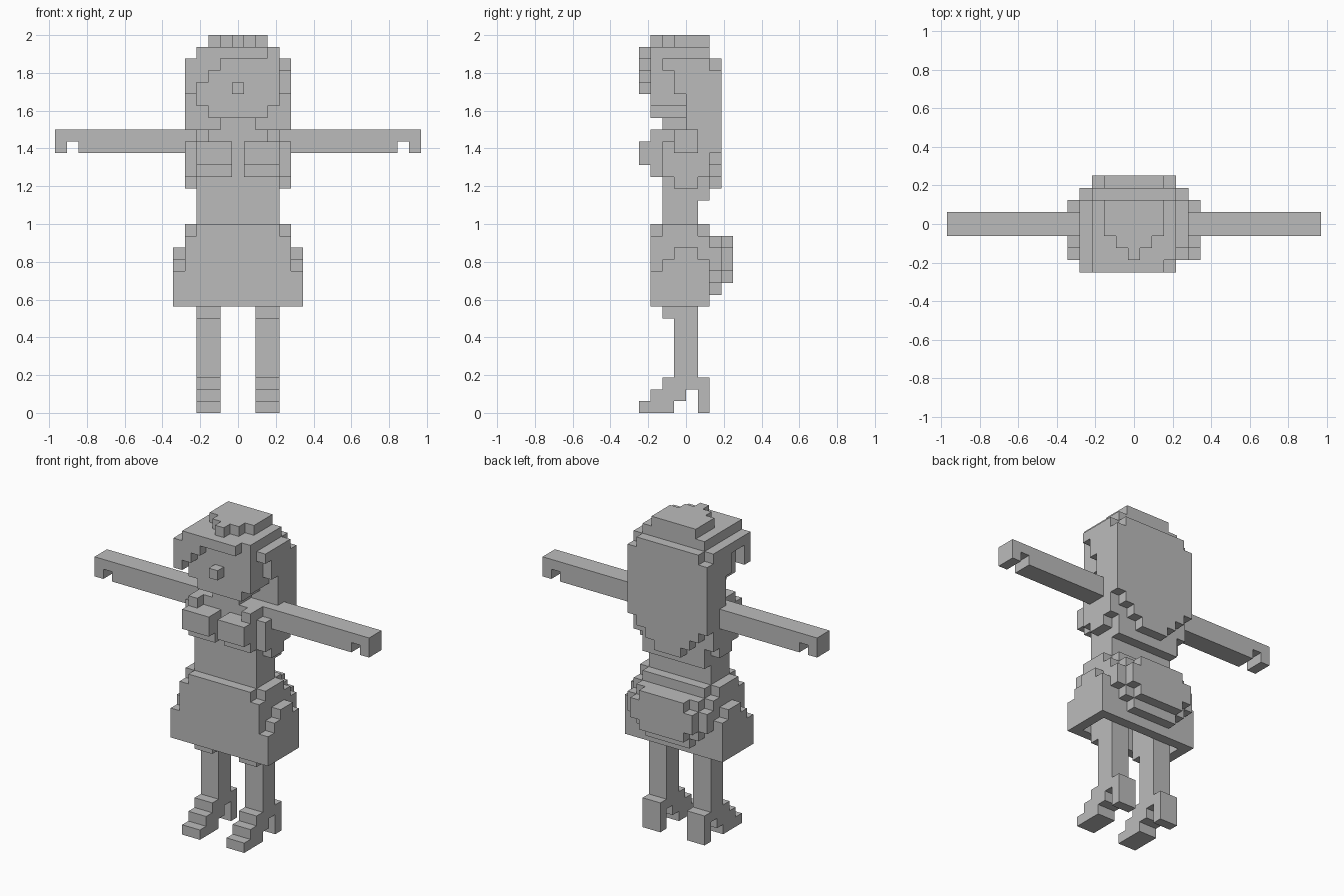
import bpy, bmesh
from mathutils import Vector

if "Cube" in bpy.data.objects:
    bpy.data.objects.remove(bpy.data.objects["Cube"])

U = 2 / 32  # edge length of one block
grey = bpy.data.materials.new("grey")
grey.diffuse_color = (0.5, 0.5, 0.5, 1)
grey.use_nodes = True
grey.node_tree.nodes["Principled BSDF"].inputs["Base Color"].default_value = grey.diffuse_color


def box(x0, x1, y0, y1, z0, z1):
    """Cells of a box given in block units; cells are centred on whole x."""
    return {(i, j, k) for i in range(round(x0 + 0.5), round(x1 + 0.5))
            for j in range(y0, y1) for k in range(z0, z1)}


def fill(*boxes):
    return set().union(*(box(*b) for b in boxes))


def mirror(cells):
    return {(-i, j, k) for i, j, k in cells}


def both(cells):
    return cells | mirror(cells)


parts = {}

# Body
parts["torso"] = fill((-3.5, 3.5, -2, 1, 12, 18), (-3.5, 3.5, -2, 2, 18, 24))
parts["neck"] = box(-1.5, 1.5, -2, 1, 24, 25)
parts["bust"] = both(fill((0.5, 3.5, -3, -2, 20, 23), (0.5, 3.5, -4, -3, 21, 23)))
parts["straps"] = both(box(2.5, 3.5, -3, -2, 23, 24))

# Arms with a notch cut under each hand, and puffed sleeves
arm = box(4.5, 15.5, -1, 1, 22, 24) - box(13.5, 14.5, -1, 1, 22, 23)
sleeve = fill((3.5, 4.5, -1, 1, 19, 24), (3.5, 4.5, -2, 2, 20, 23))
parts["right_arm"], parts["left_arm"] = arm, mirror(arm)
parts["right_sleeve"], parts["left_sleeve"] = sleeve, mirror(sleeve)

# Legs and heeled shoes
leg = fill((1.5, 3.5, -1, 1, 3, 9), (1.5, 3.5, -2, 1, 8, 12))
shoe = fill((1.5, 3.5, -4, -1, 0, 1), (1.5, 3.5, -3, 0, 1, 2),
            (1.5, 3.5, -2, 2, 2, 3), (1.5, 3.5, 1, 2, 0, 2))
parts["right_leg"], parts["left_leg"] = leg, mirror(leg)
parts["right_shoe"], parts["left_shoe"] = shoe, mirror(shoe)

# Skirt, open underneath, with stepped sides
parts["skirt"] = fill(
    (-4.5, 4.5, -3, -2, 9, 15), (-3.5, 3.5, -3, -2, 15, 16),
    (-4.5, 4.5, 1, 2, 9, 15), (-3.5, 3.5, 1, 2, 15, 16),
    (-4.5, 4.5, -2, 1, 13, 16)) | both(fill(
        (4.5, 5.5, -3, 2, 9, 12), (4.5, 5.5, -2, 2, 12, 13),
        (4.5, 5.5, -1, 1, 13, 14)))

# Rounded bow on the back of the skirt
parts["bow"] = fill(
    (-4.5, 4.5, 2, 3, 12, 14), (-3.5, 3.5, 2, 3, 11, 15), (-2.5, 2.5, 2, 3, 10, 11),
    (-3.5, 3.5, 3, 4, 12, 14), (-2.5, 2.5, 3, 4, 11, 15))

# Head
parts["head"] = fill((-3.5, 3.5, -3, 0, 26, 30), (-2.5, 2.5, -3, 0, 25, 26))
parts["nose"] = box(-0.5, 0.5, -4, -3, 27, 28)

# Hair: crown, stepped cap, long back that tapers, side locks
parts["hair"] = fill(
    (-3.5, 3.5, 0, 2, 24, 30), (-3.5, 3.5, -3, 2, 30, 31),
    (-4.5, 4.5, 2, 3, 22, 29), (-3.5, 3.5, 2, 3, 21, 30),
    (-2.5, 2.5, 2, 3, 20, 21), (-1.5, 1.5, 2, 3, 19, 20)) | both(fill(
        (3.5, 4.5, -2, 2, 29, 30), (3.5, 4.5, -1, 2, 27, 29),
        (3.5, 4.5, 0, 2, 22, 27)))
parts["hair_cap"] = fill((-2.5, 2.5, -1, 2, 31, 32), (-1.5, 1.5, -2, -1, 31, 32),
                         (-0.5, 0.5, -3, -2, 31, 32))

# Fringe swept to one side
parts["fringe"] = fill(
    (-3.5, 2.5, -4, -3, 30, 31), (-2.5, -1.5, -4, -3, 29, 30),
    (-3.5, -2.5, -4, -3, 28, 30), (-4.5, -3.5, -4, -3, 27, 30),
    (-4.5, -3.5, -3, -2, 29, 30))

# Build each part from its exposed block faces only
solid = set().union(*parts.values())
used = set()
for name, cells in parts.items():
    cells = cells - used
    used |= cells
    bm = bmesh.new()
    for c in sorted(cells):
        centre = Vector((c[0], c[1] + 0.5, c[2] + 0.5))
        for axis in range(3):
            for sign in (-1, 1):
                n = [0, 0, 0]
                n[axis] = sign
                if tuple(a + b for a, b in zip(c, n)) in solid:
                    continue
                n = Vector(n)
                u = Vector((n.y, n.z, n.x))
                v = n.cross(u)
                bm.faces.new([bm.verts.new((centre + (n + a * u + b * v) / 2) * U)
                              for a, b in ((-1, -1), (1, -1), (1, 1), (-1, 1))])
    bmesh.ops.remove_doubles(bm, verts=bm.verts, dist=U / 100)
    mesh = bpy.data.meshes.new(name)
    bm.to_mesh(mesh)
    bm.free()
    mesh.materials.append(grey)
    bpy.context.collection.objects.link(bpy.data.objects.new(name, mesh))
